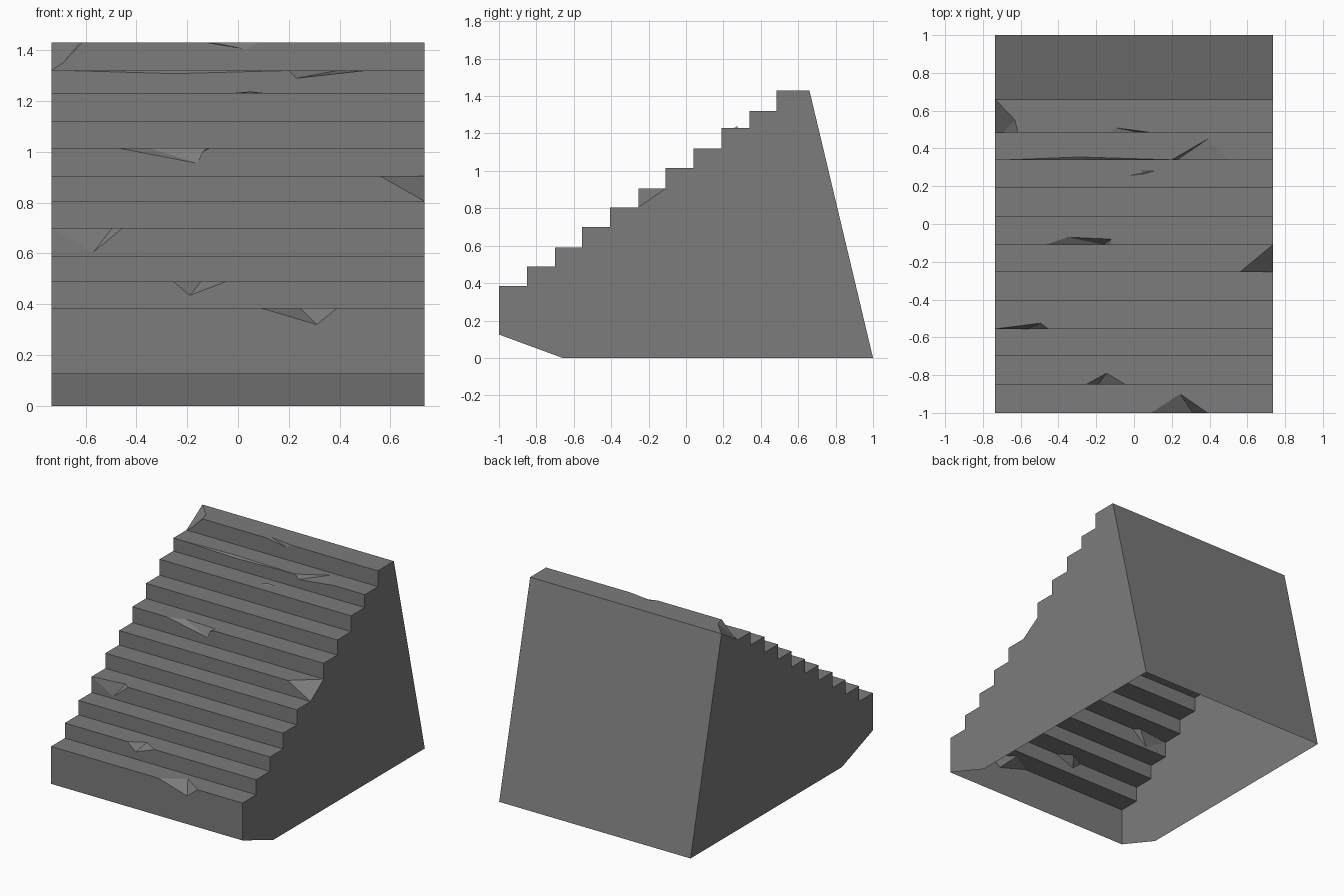
import bpy, bmesh
from mathutils import Vector

if "Cube" in bpy.data.objects:
    bpy.data.objects.remove(bpy.data.objects["Cube"])

W = 0.735                                   # half width
RISER_Y = [-1, -0.85, -0.70, -0.555, -0.405, -0.255, -0.11, 0.04, 0.19, 0.34, 0.485]
TREAD_Z = [0.385, 0.49, 0.59, 0.70, 0.805, 0.905, 1.015, 1.12, 1.23, 1.32, 1.43]
BACK_TOP = 0.66
FRONT_BOTTOM = 0.125

grey = bpy.data.materials.new("stone grey")
grey.diffuse_color = (0.2, 0.2, 0.2, 1)
grey.use_nodes = True
grey.node_tree.nodes["Principled BSDF"].inputs["Base Color"].default_value = grey.diffuse_color


def make_part(name, faces):
    """faces: list of (points, outward direction)"""
    bm = bmesh.new()
    cache = {}
    for points, out in faces:
        verts = []
        for p in points:
            key = tuple(round(c, 4) for c in p)
            if key not in cache:
                cache[key] = bm.verts.new(key)
            if cache[key] not in verts:
                verts.append(cache[key])
        if len(verts) < 3:
            continue
        f = bm.faces.new(verts)
        f.normal_update()
        if f.normal.dot(Vector(out)) < 0:
            f.normal_flip()
    mesh = bpy.data.meshes.new(name)
    bm.to_mesh(mesh)
    bm.free()
    mesh.materials.append(grey)
    obj = bpy.data.objects.new(name, mesh)
    bpy.context.collection.objects.link(obj)
    return obj


def chip(y, z, a, riser, tread, b):
    """Edge chip from x=a to x=b, with break points on riser (x,z) and tread (x,y)"""
    return ([(a, z)] + riser + [(b, z)], [(a, y)] + tread + [(b, y)])


# broken places, by step index: a, riser points, tread points, b
BREAKS = {
    0: [(0.09, [(0.31, 0.32)], [(0.245, -0.90)], 0.39)],
    1: [(-0.255, [(-0.19, 0.435)], [(-0.145, -0.79)], -0.045)],
    3: [(-0.73, [(-0.57, 0.605)], [(-0.495, -0.525)], -0.455)],
    6: [(-0.47, [(-0.16, 0.955), (-0.14, 1.0)], [(-0.35, -0.07), (-0.12, -0.08)], -0.11)],
    9: [(-0.66, [(-0.25, 1.308)], [(-0.29, 0.355)], 0.19),
        (0.20, [(0.23, 1.29)], [(0.39, 0.45)], 0.50)],
    10: [(-0.12, [(0.03, 1.405)], [(-0.10, 0.51)], 0.085)],
}
chips = {i: [chip(RISER_Y[i], TREAD_Z[i], *c) for c in cs] for i, cs in BREAKS.items()}
# corners broken off at the right and top left
chips[5] = [([(0.56, 0.905), (W, 0.805)], [(0.56, -0.255), (W, -0.11)])]
chips[10].insert(0, ([(-W, 1.32), (-0.69, 1.35), (-0.615, 1.43)],
                     [(-W, BACK_TOP), (-0.63, 0.55), (-0.615, 0.485)]))

# steps: a riser and a tread each, with chipped edges
faces, left, right = [], [], []
for i, (y, z) in enumerate(zip(RISER_Y, TREAD_Z)):
    z0 = TREAD_Z[i - 1] if i else FRONT_BOTTOM
    y1 = RISER_Y[i + 1] if i < 10 else BACK_TOP
    top, front = [], []
    for r, t in chips.get(i, []):
        r3 = [(px, y, pz) for px, pz in r]
        t3 = [(px, py, z) for px, py in t]
        top += r3
        front += t3
        for k in range(len(r) - 1):
            faces.append(([r3[k], r3[k + 1], t3[k + 1]], (0, -1, 1)))
            faces.append(([r3[k], t3[k + 1], t3[k]], (0, -1, 1)))
    for chain in (top, front):
        if not chain or chain[0][0] > -W:
            chain.insert(0, (-W, y, z))
        if chain[-1][0] < W:
            chain.append((W, y, z))
    faces.append(([(W, y, z0), (-W, y, z0)] + top, (0, -1, 0)))
    faces.append(([(W, y1, z), (-W, y1, z)] + front, (0, 0, 1)))
    left += [(-W, y, z0), top[0], front[0]]
    right += [(W, y, z0), top[-1], front[-1]]
make_part("steps", faces)

# side walls follow the step outline; the underside is open
for name, x, outline in (("left_wall", -W, left), ("right_wall", W, right)):
    base = [(x, BACK_TOP, 1.43), (x, 1, 0), (x, -0.66, 0)]
    make_part(name, [(outline + base, (x, 0, 0))])

# sloping back wall
make_part("back_wall", [([(-W, BACK_TOP, 1.43), (W, BACK_TOP, 1.43), (W, 1, 0), (-W, 1, 0)],
                         (0, 1, 0))])

# small loose flake on an upper tread
flake = [(-0.03, 0.255, 1.231), (0.05, 0.26, 1.231), (0.11, 0.28, 1.231), (0.04, 0.28, 1.231)]
peak = (0.05, 0.272, 1.238)
make_part("stone_flake", [([flake[k], flake[(k + 1) % 4], peak], (0, 0, 1)) for k in range(4)])
